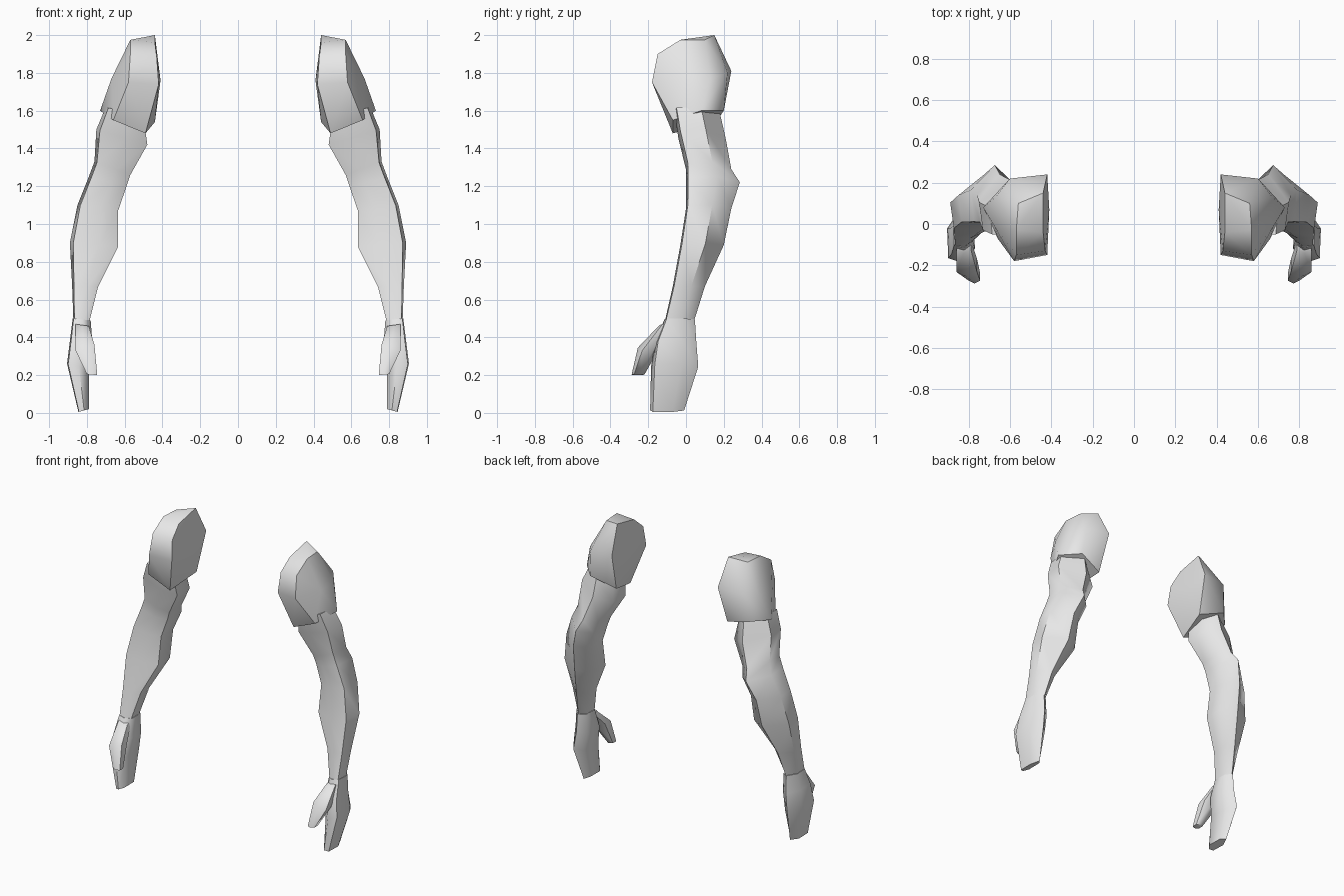
import bpy, bmesh, math

cube = bpy.data.objects.get("Cube")
if cube:
    bpy.data.objects.remove(cube, do_unlink=True)

grey = bpy.data.materials.new("plain_grey")
grey.use_nodes = True
grey.diffuse_color = (0.8, 0.8, 0.8, 1)
grey.node_tree.nodes["Principled BSDF"].inputs["Base Color"].default_value = (0.8, 0.8, 0.8, 1)


def finish(name, bm, side, angle):
    """Mirror to the chosen side, shade and link the part."""
    for v in bm.verts:
        v.co.x *= side
    bmesh.ops.recalc_face_normals(bm, faces=bm.faces)
    mesh = bpy.data.meshes.new(name)
    bm.to_mesh(mesh)
    bm.free()
    mesh.materials.append(grey)
    ob = bpy.data.objects.new(name, mesh)
    bpy.context.collection.objects.link(ob)
    bpy.ops.object.select_all(action='DESELECT')
    ob.select_set(True)
    bpy.context.view_layer.objects.active = ob
    bpy.ops.object.shade_smooth_by_angle(angle=math.radians(angle))


def loft(name, rings, section, side, angle=50):
    """Skin rings given as (inner x, outer x, front y, back y, inner z, outer z)."""
    bm = bmesh.new()
    loops = []
    for xi, xo, yf, yb, zi, zo in rings:
        loops.append([bm.verts.new((xi + (xo - xi) * u, yf + (yb - yf) * v, zi + (zo - zi) * u))
                      for u, v in section])
    n = len(section)
    for a, b in zip(loops, loops[1:]):
        for i in range(n):
            j = (i + 1) % n
            bm.faces.new((a[i], a[j], b[j], b[i]))
    bm.faces.new(loops[0])
    bm.faces.new(loops[-1])
    finish(name, bm, side, angle)


def hull(name, points, side, angle=45):
    bm = bmesh.new()
    for p in points:
        bm.verts.new(p)
    res = bmesh.ops.convex_hull(bm, input=bm.verts)
    loose = [v for v in bm.verts if not v.link_faces]
    bmesh.ops.delete(bm, geom=loose, context='VERTS')
    finish(name, bm, side, angle)


# Cross-sections: (inner to outer, front to back)
ARM = [(1, 0.58), (0.42, 1), (0, 0.72), (0, 0.15), (0.4, 0), (0.93, 0.04)]
HAND = [(1, 0.65), (0.5, 1), (0.05, 0.8), (0, 0.2), (0.45, 0), (0.95, 0.08)]
THUMB = [(1, 0.7), (0.5, 1), (0, 0.75), (0, 0.2), (0.5, 0), (1, 0.2)]

SHOULDER = [
    # inner rim
    (0.44, 0.15, 2.00), (0.44, -0.04, 1.96), (0.43, -0.13, 1.88), (0.42, -0.15, 1.74),
    (0.49, -0.07, 1.48), (0.44, 0.16, 1.54), (0.42, 0.24, 1.81), (0.41, 0.07, 1.76),
    # outer dome
    (0.57, -0.03, 1.975), (0.56, 0.10, 1.975), (0.57, -0.15, 1.90), (0.58, -0.18, 1.75),
    (0.60, 0.22, 1.80), (0.67, -0.02, 1.77), (0.67, 0.13, 1.77),
    # lower hem
    (0.66, -0.07, 1.55), (0.73, 0.08, 1.60), (0.62, 0.20, 1.60),
]

ARM_RINGS = [
    (0.50, 0.70, -0.06, 0.18, 1.56, 1.62),
    (0.48, 0.75, -0.04, 0.21, 1.42, 1.50),
    (0.57, 0.76, 0.00, 0.24, 1.26, 1.33),
    (0.59, 0.79, 0.00, 0.285, 1.20, 1.25),
    (0.635, 0.85, 0.00, 0.24, 1.07, 1.10),
    (0.635, 0.89, -0.03, 0.20, 0.88, 0.90),
    (0.74, 0.878, -0.07, 0.10, 0.67, 0.67),
    (0.785, 0.872, -0.11, 0.045, 0.49, 0.50),
]

HAND_RINGS = [
    (0.78, 0.875, -0.115, 0.047, 0.49, 0.50),
    (0.77, 0.89, -0.165, 0.055, 0.36, 0.38),
    (0.79, 0.905, -0.185, 0.065, 0.23, 0.26),
    (0.79, 0.845, -0.19, -0.01, 0.02, 0.005),
]

THUMB_RINGS = [
    (0.79, 0.86, -0.14, -0.06, 0.46, 0.47),
    (0.76, 0.86, -0.255, -0.14, 0.36, 0.33),
    (0.745, 0.80, -0.288, -0.22, 0.20, 0.205),
]

for label, side in (("left", 1), ("right", -1)):
    hull(label + "_shoulder", SHOULDER, side)
    loft(label + "_arm", ARM_RINGS, ARM, side, 60)
    loft(label + "_hand", HAND_RINGS, HAND, side, 60)
    loft(label + "_thumb", THUMB_RINGS, THUMB, side, 60)
